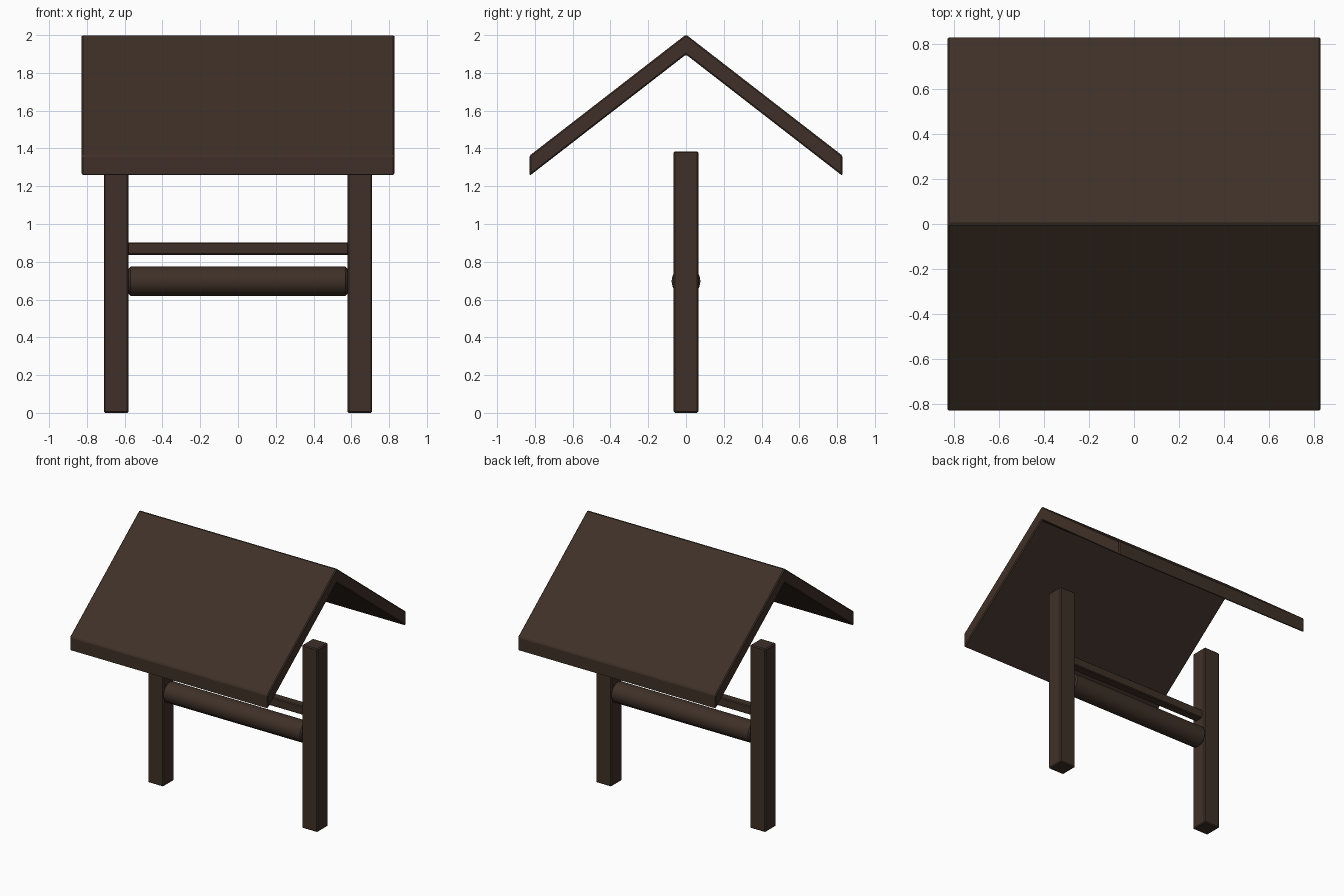
import bpy, bmesh, math
from mathutils import Matrix

if "Cube" in bpy.data.objects:
    bpy.data.objects.remove(bpy.data.objects["Cube"])

wood = bpy.data.materials.new("dark_wood")
wood.diffuse_color = (0.05, 0.03, 0.021, 1)
wood.use_nodes = True
wood.node_tree.nodes["Principled BSDF"].inputs["Base Color"].default_value = wood.diffuse_color


def finish(name, bm, bevel, smooth=False):
    bmesh.ops.recalc_face_normals(bm, faces=bm.faces)
    mesh = bpy.data.meshes.new(name)
    bm.to_mesh(mesh)
    bm.free()
    mesh.materials.append(wood)
    ob = bpy.data.objects.new(name, mesh)
    bpy.context.collection.objects.link(ob)
    mod = ob.modifiers.new("edge_bevel", 'BEVEL')
    mod.width = bevel
    mod.segments = 1
    mod.limit_method = 'ANGLE'
    mod.angle_limit = math.radians(40)
    if smooth:
        bpy.ops.object.select_all(action='DESELECT')
        ob.select_set(True)
        bpy.context.view_layer.objects.active = ob
        bpy.ops.object.shade_smooth_by_angle(angle=math.radians(30))
    return ob


def box(name, center, size, bevel):
    bm = bmesh.new()
    bmesh.ops.create_cube(bm, size=1, matrix=Matrix.Translation(center) @ Matrix.Diagonal((*size, 1)))
    return finish(name, bm, bevel)


# Two upright posts
for side, label in ((-1, "left"), (1, "right")):
    box(label + "_post", (side * 0.645, 0, 0.6925), (0.13, 0.13, 1.385), 0.007)

# Square cross rail
box("cross_rail", (0, 0, 0.87), (1.17, 0.066, 0.066), 0.006)

# Round winding drum between the posts
bm = bmesh.new()
bmesh.ops.create_cone(bm, cap_ends=True, segments=16, radius1=0.077, radius2=0.077, depth=1.16,
                      matrix=Matrix.Translation((0, 0, 0.697)) @ Matrix.Rotation(math.pi / 2, 4, 'Y'))
finish("winding_drum", bm, 0.01, smooth=True)

# Gabled roof: chevron profile with vertical eaves, extruded along x
bm = bmesh.new()
profile = [(-0.828, 1.255), (-0.828, 1.362), (0, 2.003), (0.828, 1.362), (0.828, 1.255), (0, 1.897)]
face = bm.faces.new([bm.verts.new((-0.828, y, z)) for y, z in profile])
ext = bmesh.ops.extrude_face_region(bm, geom=[face])
bmesh.ops.translate(bm, vec=(1.656, 0, 0),
                    verts=[g for g in ext["geom"] if isinstance(g, bmesh.types.BMVert)])
finish("gable_roof", bm, 0.007)
